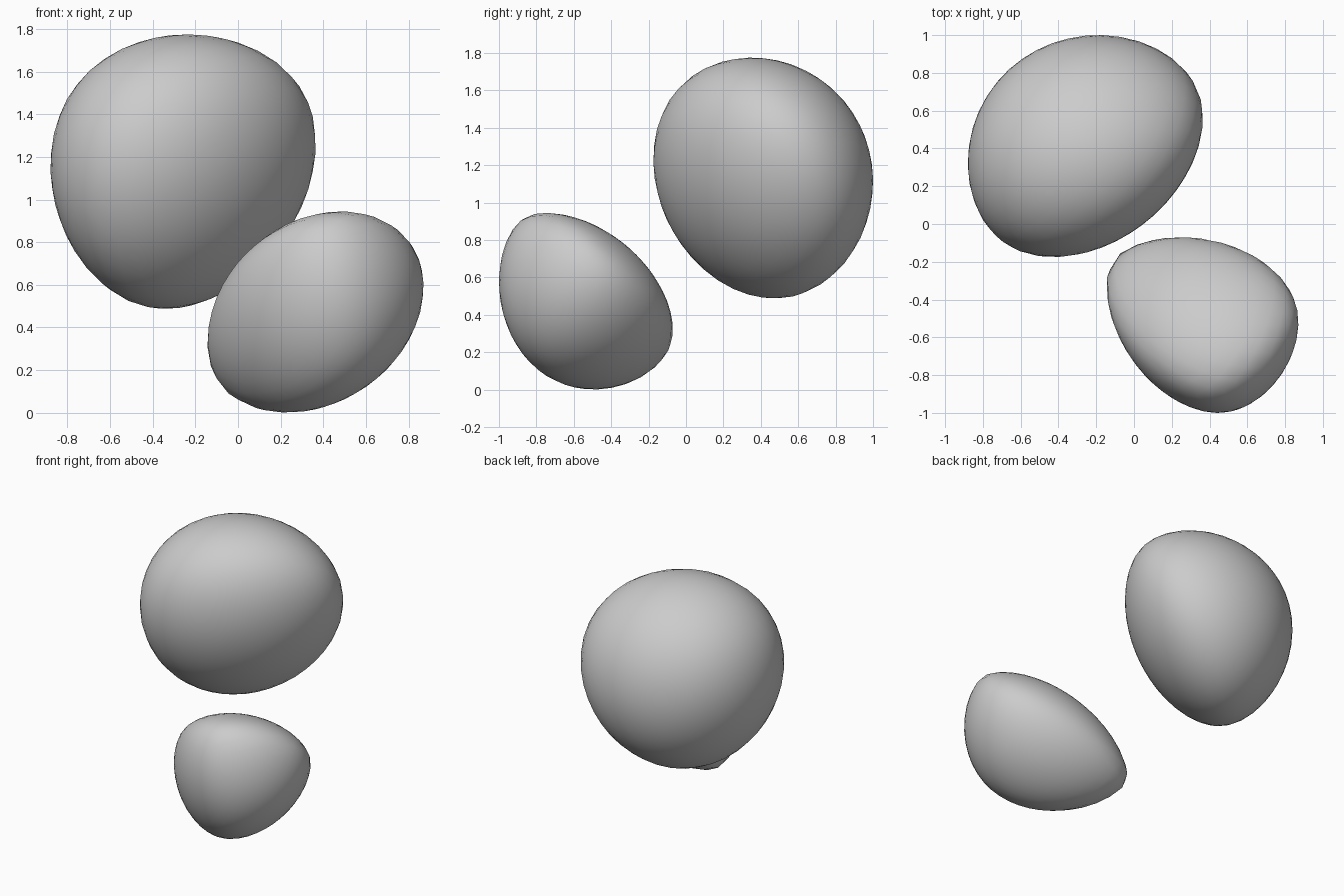
import bpy, bmesh
from mathutils import Vector

if "Cube" in bpy.data.objects:
    bpy.data.objects.remove(bpy.data.objects["Cube"])


def directions(level):
    """Evenly spread unit vectors over a sphere."""
    bm = bmesh.new()
    bmesh.ops.create_icosphere(bm, subdivisions=level, radius=1.0)
    dirs = [v.co.normalized() for v in bm.verts]
    bm.free()
    return dirs


DIRS = directions(5)


def blob(name, centre, even, odd):
    """Soft pebble: a sphere shrunk inside tangent planes whose distance
    varies smoothly with direction (even = stretch, odd = lopsidedness)."""
    a, b, c, d, e, f = even
    xxy, xyy, xxz, xzz, yyz, yzz, xyz = odd

    def width(n):
        x, y, z = n
        return (a*x*x + b*y*y + c*z*z + d*x*y + e*x*z + f*y*z
                + xxy*x*x*y + xyy*x*y*y + xxz*x*x*z + xzz*x*z*z
                + yyz*y*y*z + yzz*y*z*z + xyz*x*y*z)

    # dual points: the nearest plane along a ray has the largest dot product
    dual = [n / width(n) for n in DIRS]
    bm = bmesh.new()
    bmesh.ops.create_icosphere(bm, subdivisions=4, radius=1.0)
    for v in bm.verts:
        ray = v.co.normalized()
        v.co = ray / max(ray.dot(p) for p in dual)
    for face in bm.faces:
        face.smooth = True
    mesh = bpy.data.meshes.new(name)
    bm.to_mesh(mesh)
    bm.free()
    ob = bpy.data.objects.new(name, mesh)
    ob.location = Vector(centre)
    bpy.context.collection.objects.link(ob)
    return ob


# upper rear blob, flattened towards the small one
blob("large_blob", (-0.2575, 0.4125, 1.131),
     (0.6225, 0.5875, 0.644, 0.12, 0.0525, -0.06),
     (0.03, -0.05, 0.08, -0.03, 0.04, 0.0, -0.05))

# lower front blob, stretched along one diagonal
blob("small_blob", (0.3625, -0.535, 0.473),
     (0.508, 0.465, 0.472, -0.097, 0.128, -0.128),
     (0.11, -0.015, -0.01, -0.005, -0.025, -0.085, 0.15))
